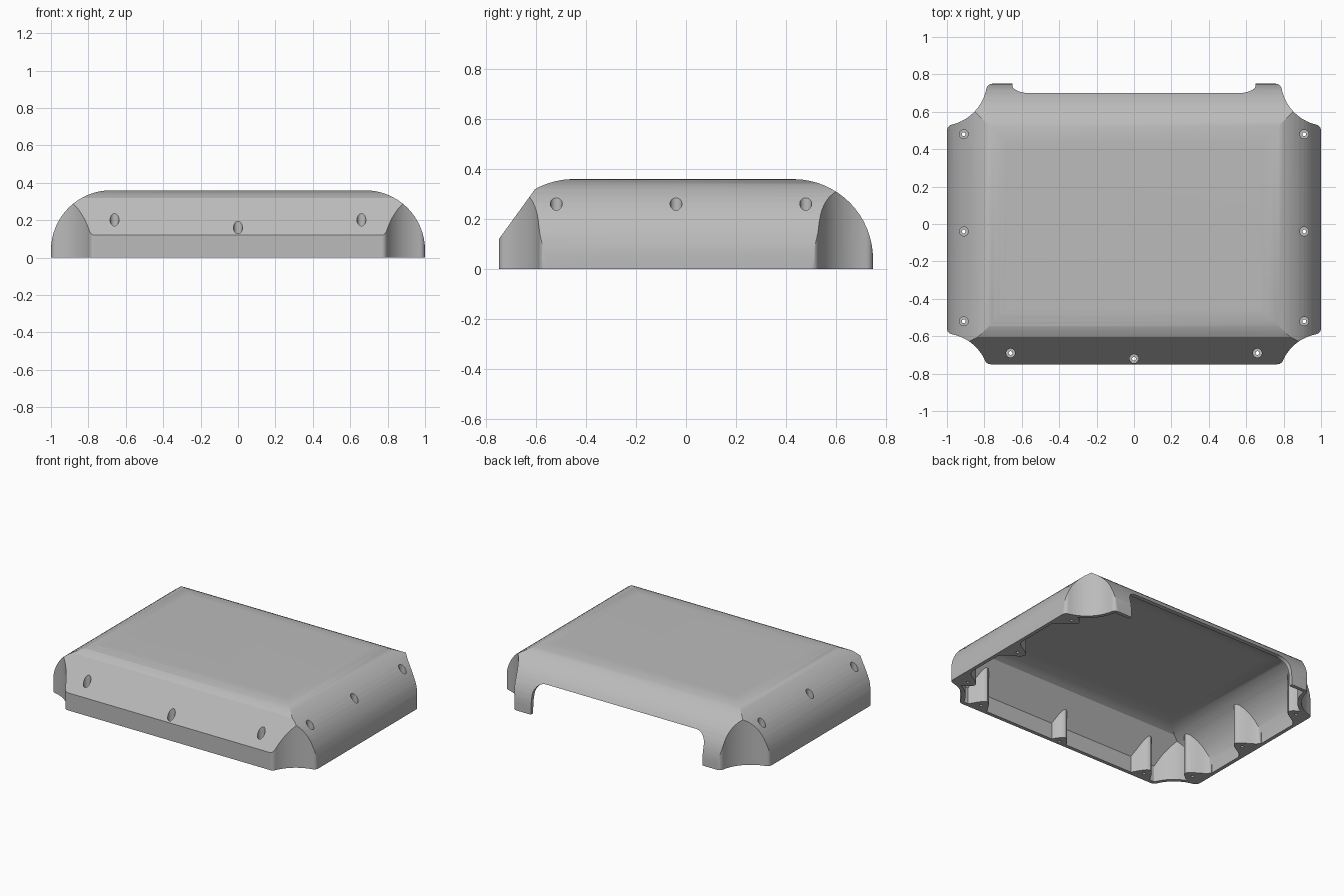
import bpy, bmesh
from math import sin, cos, pi, sqrt, atan2, radians
from mathutils import Vector

cube = bpy.data.objects.get("Cube")
if cube:
    bpy.data.objects.remove(cube, do_unlink=True)

WALL, RADIUS, HEIGHT = 0.025, 0.32, 0.36
HALF_X, HALF_Y = 1.0, 0.75


def arc(cx, cy, r, a0, a1, n=16):
    return [(cx + r * cos(a0 + (a1 - a0) * i / n), cy + r * sin(a0 + (a1 - a0) * i / n))
            for i in range(n + 1)]


def prism(name, outline, start, end, place):
    """Extrude a 2D outline; place(u, v, w) maps it into space."""
    bm = bmesh.new()
    rings = [[bm.verts.new(place(u, v, w)) for u, v in outline] for w in (start, end)]
    bm.faces.new(rings[0])
    bm.faces.new(rings[1][::-1])
    n = len(outline)
    for i in range(n):
        j = (i + 1) % n
        bm.faces.new((rings[0][i], rings[1][i], rings[1][j], rings[0][j]))
    bmesh.ops.recalc_face_normals(bm, faces=bm.faces)
    mesh = bpy.data.meshes.new(name)
    bm.to_mesh(mesh)
    bm.free()
    obj = bpy.data.objects.new(name, mesh)
    bpy.context.collection.objects.link(obj)
    return obj


def combine(target, tool, operation):
    """Apply a boolean and discard the tool."""
    mod = target.modifiers.new("cut", 'BOOLEAN')
    mod.object, mod.operation, mod.solver = tool, operation, 'EXACT'
    graph = bpy.context.evaluated_depsgraph_get()
    mesh = bpy.data.meshes.new_from_object(target.evaluated_get(graph))
    target.modifiers.clear()
    target.data = mesh
    bpy.data.objects.remove(tool, do_unlink=True)


along_y = lambda u, v, w: (u, w, v)
along_x = lambda u, v, w: (w, u, v)
along_z = lambda u, v, w: (u, v, w)


def corner(cx, cy, t):
    """Scooped corner with rounded ends, for the +x +y quadrant."""
    X, Y, r, f = HALF_X - t, HALF_Y - t, 0.245 + t, 0.032 - t
    ax, ay = X - f, cy - sqrt((r + f) ** 2 - (cx - X + f) ** 2)
    bx, by = cx - sqrt((r + f) ** 2 - (cy - Y + f) ** 2), Y - f
    a, b = atan2(cy - ay, cx - ax), atan2(cy - by, cx - bx)
    return (arc(ax, ay, f, 0, a, 6) + arc(cx, cy, r, a + pi, b + pi, 20)[1:-1]
            + arc(bx, by, f, b, pi / 2, 6))


def body(name, t, bottom):
    """Rounded solid, inset by t, standing on the given level."""
    r, z = RADIUS - t, HEIGHT - RADIUS
    x = HALF_X - RADIUS
    across = ([(HALF_X - t, bottom)] + arc(x, z, r, 0, pi / 2)
              + arc(-x, z, r, pi / 2, pi) + [(t - HALF_X, bottom)])
    y = HALF_Y - RADIUS
    lengthwise = ([(HALF_Y - t, bottom)] + arc(y, z, r, 0, pi / 2)
                  + arc(-0.45, z, r, pi / 2, radians(119), 8)
                  + [(t - HALF_Y, 0.12 - t / 3), (t - HALF_Y, bottom)])
    back, front = corner(1.03, 0.77, t), corner(1.02, 0.83, t)
    plan = (back + [(-u, v) for u, v in back[::-1]]
            + [(-u, -v) for u, v in front] + [(u, -v) for u, v in front[::-1]])
    solid = prism(name, across, -1, 1, along_y)
    combine(solid, prism("length_tool", lengthwise, -1.2, 1.2, along_x), 'INTERSECT')
    combine(solid, prism("plan_tool", plan, bottom - 0.1, 1, along_z), 'INTERSECT')
    return solid


# Screw positions with the direction pointing into the shell
screws = [(s * 0.91, y, -s, 0) for s in (-1, 1) for y in (-0.52, -0.04, 0.48)]
screws += [(-0.66, -0.69, 0, 1), (0.66, -0.69, 0, 1), (0, -0.72, 0, 1)]

# Outer shell and hollow; the screw posts are left standing in the hollow
shell = body("cover_shell", 0, 0)
hollow = body("hollow_tool", WALL, -0.1)
for px, py, nx, ny in screws:
    p, n = Vector((px, py)), Vector((nx, ny))
    side = Vector((-ny, nx))
    bell = [p - n * 0.15 - side * 0.11, p - n * 0.15 + side * 0.11]
    bell += [p + side * 0.11 * k / 10 + n * 0.06 * cos(pi * k / 10) for k in range(10, -11, -1)]
    combine(hollow, prism("post_tool", [tuple(q) for q in bell], -0.3, 1, along_z), 'DIFFERENCE')
combine(shell, hollow, 'DIFFERENCE')

# Arched opening in the back wall
opening = ([(0.65, -0.1)] + arc(0.57, 0.13, 0.08, 0, pi / 2, 10)
           + arc(-0.57, 0.13, 0.08, pi / 2, pi, 10) + [(-0.65, -0.1)])
combine(shell, prism("opening_tool", opening, 0.55, 1, along_y), 'DIFFERENCE')

# Counterbored screw holes
for px, py, nx, ny in screws:
    for radius, low in ((0.024, 0.05), (0.01, -0.1)):
        circle = arc(px, py, radius, 0, 2 * pi, 20)[:-1]
        combine(shell, prism("hole_tool", circle, low, 1, along_z), 'DIFFERENCE')

# Plain grey plastic
grey = bpy.data.materials.new("grey_plastic")
grey.use_nodes = True
colour = (0.5, 0.5, 0.5, 1)
grey.diffuse_color = colour
grey.node_tree.nodes["Principled BSDF"].inputs["Base Color"].default_value = colour
shell.data.materials.clear()
shell.data.materials.append(grey)
for face in shell.data.polygons:
    face.material_index = 0

# Smooth curves, keep crisp edges
bpy.ops.object.select_all(action='DESELECT')
shell.select_set(True)
bpy.context.view_layer.objects.active = shell
bpy.ops.object.shade_smooth_by_angle(angle=radians(25))
weighted = shell.modifiers.new("even_shading", 'WEIGHTED_NORMAL')
weighted.keep_sharp = True
